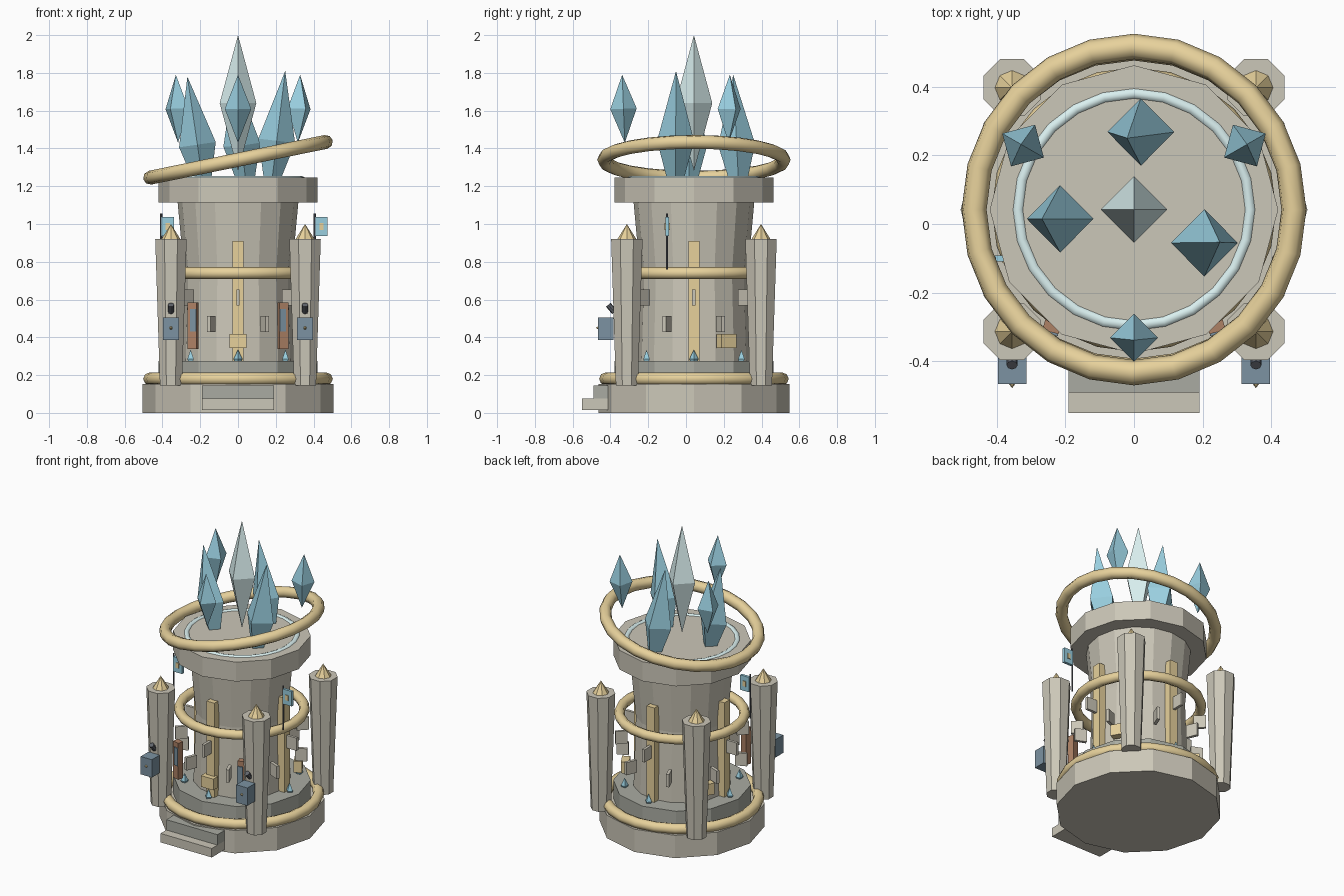
import bpy, bmesh
from math import sin, cos, pi, radians
from mathutils import Vector, Matrix

if "Cube" in bpy.data.objects:
    bpy.data.objects.remove(bpy.data.objects["Cube"])

CY = 0.042  # tower axis in y


def mat(name, c):
    m = bpy.data.materials.new(name)
    m.diffuse_color = (*c, 1)
    m.use_nodes = True
    m.node_tree.nodes["Principled BSDF"].inputs["Base Color"].default_value = m.diffuse_color
    return m


STONE = mat("stone", (0.60, 0.57, 0.48))
DARK = mat("dark_stone", (0.40, 0.41, 0.36))
GOLD = mat("gold", (0.80, 0.64, 0.33))
BLUE = mat("blue_crystal", (0.32, 0.62, 0.74))
PALE = mat("pale_crystal", (0.70, 0.87, 0.87))
NAVY = mat("lantern_blue", (0.20, 0.29, 0.36))
BROWN = mat("wood", (0.42, 0.22, 0.13))
BLACK = mat("iron", (0.12, 0.13, 0.15))


def finish(name, bm, m, matrix):
    bmesh.ops.recalc_face_normals(bm, faces=bm.faces)
    me = bpy.data.meshes.new(name)
    bm.to_mesh(me)
    bm.free()
    me.materials.append(m)
    ob = bpy.data.objects.new(name, me)
    bpy.context.collection.objects.link(ob)
    ob.matrix_world = matrix
    return ob


def box(name, loc, size, m, yaw=0):
    bm = bmesh.new()
    bmesh.ops.create_cube(bm, size=1)
    bmesh.ops.scale(bm, vec=size, verts=bm.verts)
    return finish(name, bm, m, Matrix.Translation(loc) @ Matrix.Rotation(yaw, 4, 'Z'))


def lathe(name, profile, sides, m, loc=(0, CY, 0), turn=0, rot=None):
    """Closed solid of revolution from (radius, z) points."""
    bm = bmesh.new()
    rings = []
    for r, z in profile:
        n = 1 if r == 0 else sides
        rings.append([bm.verts.new((r * cos(turn + 2 * pi * i / sides),
                                    r * sin(turn + 2 * pi * i / sides), z)) for i in range(n)])
    for a, b in zip(rings, rings[1:]):
        for i in range(sides):
            j = (i + 1) % sides
            q = [a[i % len(a)], a[j % len(a)], b[j % len(b)], b[i % len(b)]]
            bm.faces.new(list(dict.fromkeys(q)))
    for ring in (rings[0], rings[-1]):
        if len(ring) > 2:
            bm.faces.new(ring)
    return finish(name, bm, m, Matrix.Translation(loc) @ (rot or Matrix()))


def torus(name, z, R, r, m, tilt=0):
    bpy.ops.mesh.primitive_torus_add(major_radius=R, minor_radius=r, major_segments=24,
                                     minor_segments=8, location=(0, CY, z), rotation=(0, tilt, 0))
    ob = bpy.context.object
    ob.name = name
    ob.data.materials.append(m)
    bpy.ops.object.shade_smooth_by_angle(angle=radians(50))


def crystal(name, mid, apex, r, m, turn=0):
    mid, d = Vector(mid), Vector(apex) - Vector(mid)
    h = d.length
    rot = Vector((0, 0, 1)).rotation_difference(d).to_matrix().to_4x4()
    lathe(name, [(0, -h), (r, 0), (0, h)], 4, m, mid, turn, rot)


def polar(a, r, z):
    return (r * cos(a), CY + r * sin(a), z)


# Plinth, tower shaft and crown
lathe("base", [(0.505, 0), (0.505, 0.153)], 12, STONE)
lathe("base_tier", [(0.42, 0.15), (0.42, 0.275)], 12, DARK)
lathe("shaft", [(0.30, 0.27), (0.285, 0.74), (0.32, 1.12)], 16, STONE)
lathe("crown", [(0.42, 1.115), (0.42, 1.245)], 12, STONE)
box("lower_stair", (0, -0.475, 0.045), (0.38, 0.15, 0.06), STONE)
box("upper_stair", (0, -0.44, 0.11), (0.38, 0.10, 0.07), DARK)

# Rings
torus("base_ring", 0.18, 0.468, 0.034, GOLD)
torus("middle_ring", 0.74, 0.382, 0.032, GOLD)
torus("crown_ring", 1.236, 0.338, 0.018, PALE)
torus("floating_ring", 1.34, 0.475, 0.037, GOLD, -radians(11.5))

# Corner pillars with gold finials
for sx in (-1, 1):
    for sy in (-1, 1):
        p = (sx * 0.355, CY + sy * 0.355, 0)
        lathe("pillar", [(0.063, 0.145), (0.09, 0.92)], 8, STONE, p, pi / 8)
        lathe("finial", [(0.05, 0.92), (0, 1.0)], 8, GOLD, p)

# Gold ribs, stone fins, foot crystals, gold plaques around the shaft
for k in range(4):
    a = k * pi / 2
    box("rib", polar(a, 0.31, 0.592), (0.05, 0.058, 0.635), GOLD, a)
for k in range(8):
    a = k * pi / 4
    box("upper_fin", polar(a, 0.375, 0.61), (0.075, 0.018, 0.085), STONE, a)
    b = a + pi / 8
    box("lower_fin", polar(b, 0.37, 0.47), (0.075, 0.02, 0.085), STONE, b)
    c = Vector(polar(a, 0.355, 0.285))
    crystal("foot_crystal", c, c + Vector((0, 0, 0.05)), 0.024, BLUE, a)
for k in range(3):
    a = -pi / 2 + k * 2 * pi / 3
    box("plaque", polar(a, 0.345, 0.38), (0.05, 0.092, 0.075), GOLD, a)

# Crown crystals and the three floating ones
crystal("central_crystal", (0, CY, 1.64), (0, CY, 2.0), 0.097, PALE)
crystal("back_crystal", (0.02, 0.268, 1.42), (-0.02, 0.25, 1.79), 0.098, BLUE)
crystal("left_crystal", (-0.215, 0.015, 1.42), (-0.268, 0.015, 1.78), 0.098, BLUE)
crystal("right_crystal", (0.205, -0.055, 1.44), (0.25, -0.053, 1.81), 0.098, BLUE)
for k in range(3):
    a = -pi / 2 + k * 2 * pi / 3
    crystal("floating_crystal", polar(a, 0.373, 1.61), polar(a, 0.38, 1.79), 0.07, BLUE, a)

for s in (-1, 1):
    # Wooden door panels
    yaw = s * radians(15)
    box("door_panel", (s * 0.238, -0.295, 0.462), (0.048, 0.04, 0.245), BROWN, yaw)
    box("door_inset", (s * 0.236, -0.312, 0.49), (0.034, 0.02, 0.12), NAVY, yaw)
    # Lanterns on the front pillars
    x = s * 0.355
    box("lantern", (x, -0.425, 0.445), (0.083, 0.083, 0.12), NAVY)
    lathe("lantern_stud", [(0.009, 0), (0, 0.012)], 6, GOLD, (x, -0.466, 0.45), 0,
          Matrix.Rotation(pi / 2, 4, 'X'))
    lathe("lantern_hook", [(0.016, -0.025), (0.016, 0.025)], 8, BLACK, (x, -0.395, 0.553), 0,
          Matrix.Rotation(radians(40), 4, 'X'))
    # Side flags
    x = s * 0.407
    lathe("flag_pole", [(0.006, 0.76), (0.006, 1.055)], 6, BLACK, (x, -0.1, 0))
    box("flag", (x + 0.035, -0.1, 0.987), (0.066, 0.018, 0.1), BLUE)
    box("flag_emblem", (x + 0.035, -0.1, 0.987), (0.022, 0.028, 0.035), GOLD)
